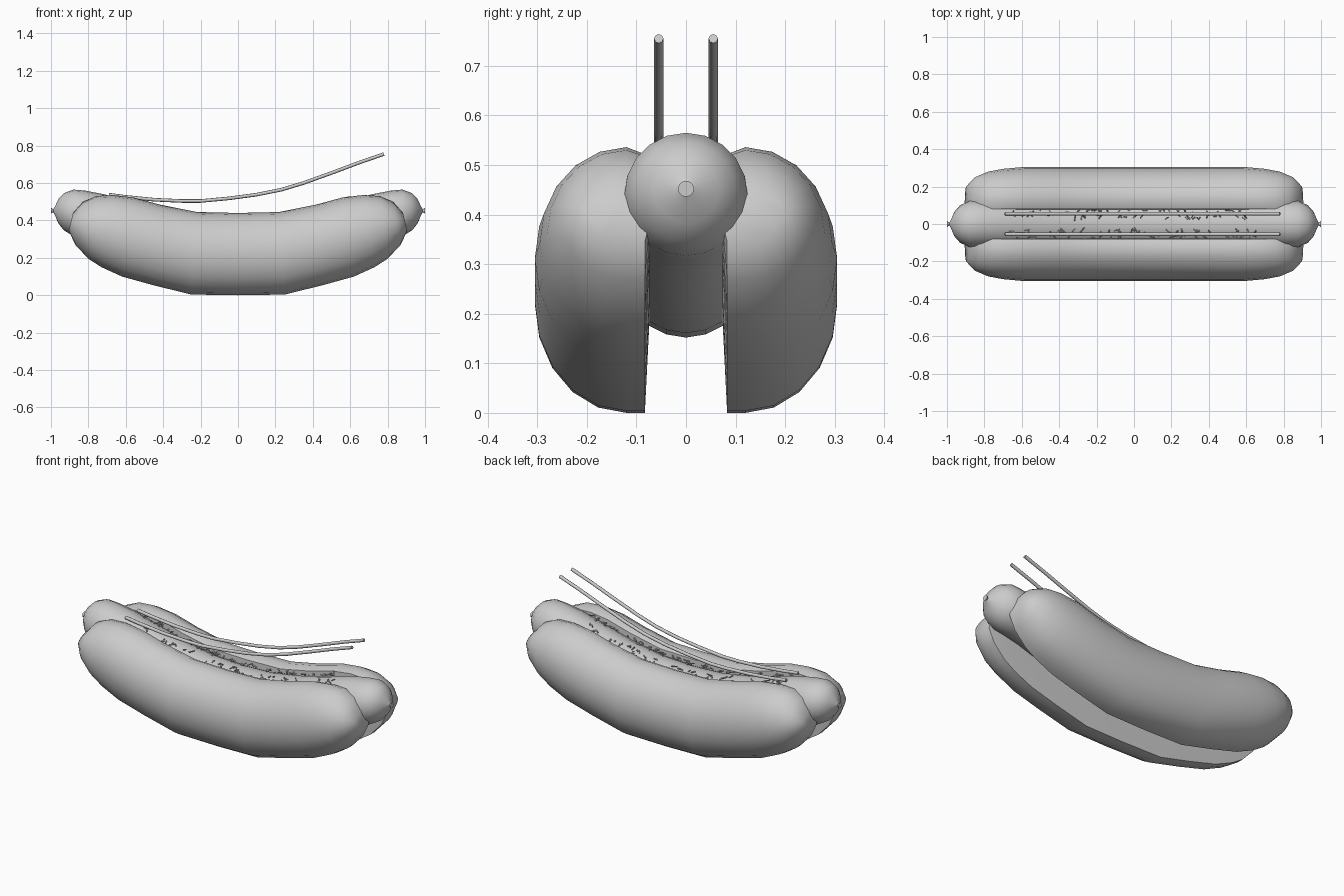
import bpy, bmesh, math, random
from mathutils import Vector

if "Cube" in bpy.data.objects:
    bpy.data.objects.remove(bpy.data.objects["Cube"])

random.seed(4)


def loft(name, rings, smooth=50):
    # skin a list of closed rings and cap both ends
    bm = bmesh.new()
    loops = [[bm.verts.new(p) for p in ring] for ring in rings]
    n = len(loops[0])
    for a, b in zip(loops, loops[1:]):
        for i in range(n):
            bm.faces.new((a[i], a[(i + 1) % n], b[(i + 1) % n], b[i]))
    bm.faces.new(loops[0])
    bm.faces.new(loops[-1])
    bmesh.ops.recalc_face_normals(bm, faces=bm.faces)
    mesh = bpy.data.meshes.new(name)
    bm.to_mesh(mesh)
    bm.free()
    ob = bpy.data.objects.new(name, mesh)
    bpy.context.collection.objects.link(ob)
    bpy.ops.object.select_all(action='DESELECT')
    bpy.context.view_layer.objects.active = ob
    ob.select_set(True)
    bpy.ops.object.shade_smooth_by_angle(angle=math.radians(smooth))
    return ob


def mirrored(stations):
    # stations start at the middle (x = 0); repeat them on the -x side
    return [(-1, s) for s in reversed(stations[1:])] + [(1, s) for s in stations]


def interp(x, pts):
    x = abs(x)
    for a, b in zip(pts, pts[1:]):
        if x <= b[0]:
            t = (x - a[0]) / (b[0] - a[0])
            return a[1] + t * (b[1] - a[1])
    return pts[-1][1]


# bun halves: bottom x, bottom z, top x, top z, outer width
BUN = [(0, 0, 0, .44, .305), (.25, .004, .22, .445, .305),
       (.45, .053, .42, .485, .305), (.62, .1, .56, .523, .305),
       (.73, .15, .67, .536, .295), (.80, .195, .76, .53, .28),
       (.87, .27, .83, .498, .25), (.905, .345, .882, .44, .205)]
ARC = 10
for side, label in ((-1, "front"), (1, "back")):
    rings = []
    for sx, (bx, bz, tx, tz, w) in mirrored(BUN):
        section = [(.083, 0), (.072, .5), (.08, .96)]
        for i in range(ARC + 1):
            a = math.pi * i / ARC
            section.append((.12 + (w - .12) * math.sin(a), .5 + .5 * math.cos(a)))
        rings.append([Vector((sx * (bx + (tx - bx) * h), side * y, bz + (tz - bz) * h))
                      for y, h in section])
    loft("bun_half_" + label, rings)

# sausage: x, axis height, radius, with pinched tips
SAUSAGE = [(0, .282, .13), (.2, .291, .13), (.4, .325, .13), (.58, .373, .13),
           (.72, .414, .127), (.82, .434, .126), (.88, .441, .124), (.93, .446, .1),
           (.96, .449, .066), (.978, .451, .025), (.987, .452, .008), (1.0, .452, .016)]
rings = [[Vector((sx * x, r * math.cos(a), z + r * math.sin(a)))
          for a in [math.tau * i / 20 for i in range(20)]]
         for sx, (x, z, r) in mirrored(SAUSAGE)]
loft("sausage", rings)


def tube(name, path, r, sides):
    rings = []
    for i, p in enumerate(path):
        d = (path[min(i + 1, len(path) - 1)] - path[max(i - 1, 0)]).normalized()
        u = d.cross(Vector((0, 1, 0))).normalized()
        v = d.cross(u)
        rings.append([p + r * (u * math.cos(k) + v * math.sin(k))
                      for k in [math.tau * j / sides for j in range(sides)]])
    return loft(name, rings)


# sauce lines lifting away from the sausage
SAUCE = [(-.69, .538), (-.6, .526), (-.45, .511), (-.3, .504), (-.2, .504), (-.05, .518),
         (.1, .538), (.23, .564), (.35, .6), (.5, .654), (.65, .71), (.78, .755)]
for side, label in ((-1, "front"), (1, "back")):
    tube("sauce_line_" + label, [Vector((x, side * .055, z)) for x, z in SAUCE], .0095, 8)

# chopped topping: little bent shreds scattered along the groove
axis = [(s[0], s[1]) for s in SAUSAGE]
bm = bmesh.new()
for i in range(150):
    x = random.uniform(-.66, .66)
    y = random.choice((-1, 1)) * random.uniform(.03, .085)
    z = interp(x, axis) + math.sqrt(.13 ** 2 - y * y) + random.uniform(.0, .016)
    d = Vector((random.uniform(-1, 1), random.uniform(-1, 1), random.uniform(-.4, .4))).normalized()
    m = d.to_track_quat('Z', 'Y').to_matrix().to_4x4()
    m.translation = (x, y, z)
    bmesh.ops.create_cone(bm, cap_ends=True, segments=5, radius1=.004, radius2=.003,
                          depth=random.uniform(.015, .035), matrix=m)
mesh = bpy.data.meshes.new("chopped_topping")
bm.to_mesh(mesh)
bm.free()
bpy.context.collection.objects.link(bpy.data.objects.new("chopped_topping", mesh))
